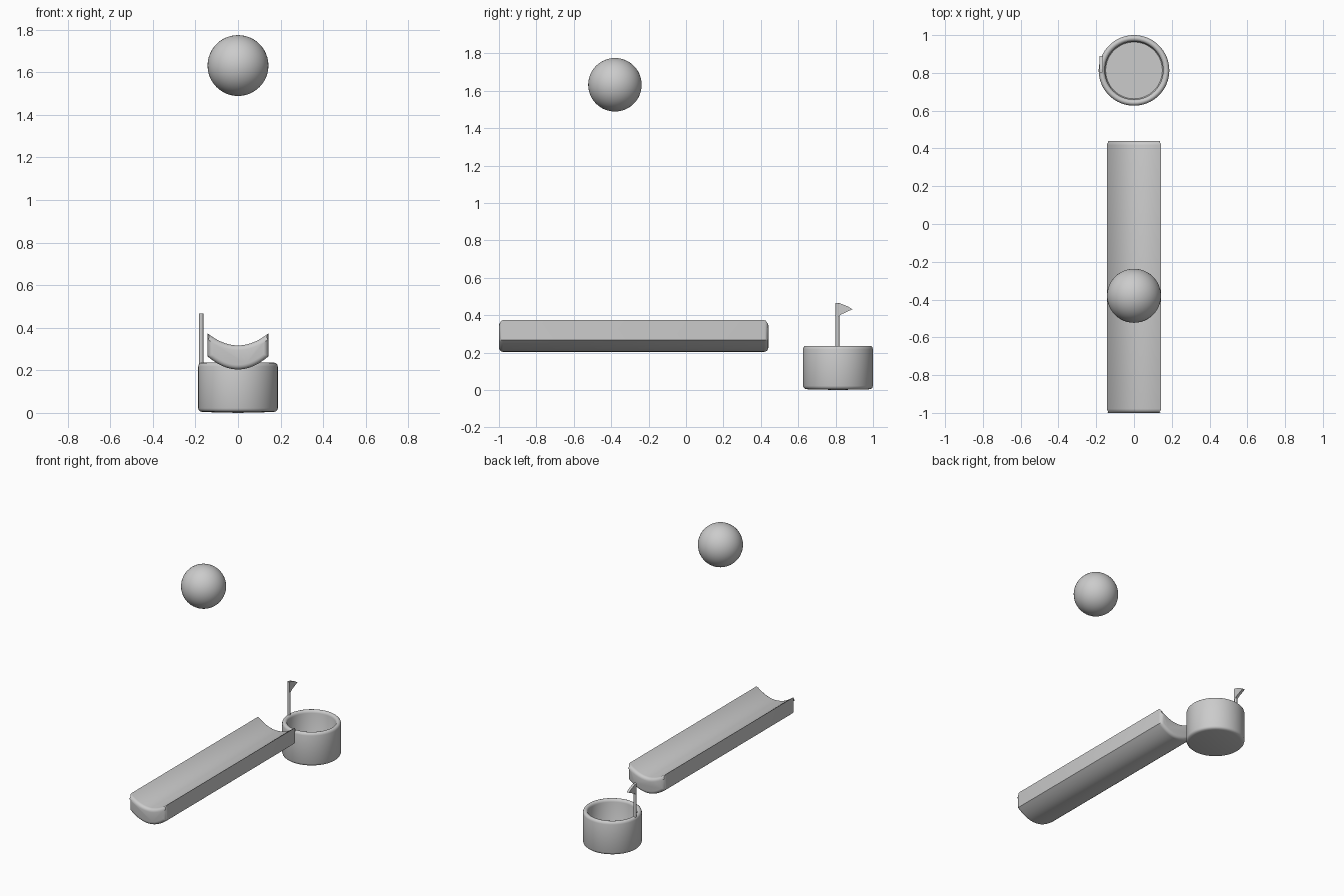
import bpy, bmesh, math

if "Cube" in bpy.data.objects:
    bpy.data.objects.remove(bpy.data.objects["Cube"])


def finish(name, bm, angle=35):
    bmesh.ops.recalc_face_normals(bm, faces=bm.faces[:])
    mesh = bpy.data.meshes.new(name)
    bm.to_mesh(mesh)
    bm.free()
    obj = bpy.data.objects.new(name, mesh)
    bpy.context.collection.objects.link(obj)
    bpy.ops.object.select_all(action='DESELECT')
    obj.select_set(True)
    bpy.context.view_layer.objects.active = obj
    bpy.ops.object.shade_smooth_by_angle(angle=math.radians(angle))
    return obj


def extrude(bm, points, vector):
    # prism from an outline; returns both caps
    cap = bm.faces.new([bm.verts.new(p) for p in points])
    out = bmesh.ops.extrude_face_region(bm, geom=[cap], use_keep_orig=True)
    end = [g for g in out["geom"] if isinstance(g, bmesh.types.BMFace)][0]
    bmesh.ops.translate(bm, vec=vector, verts=end.verts[:])
    return cap, end


def arc(z_mid, rise, half, steps):
    # shallow parabolic dish from -half to +half
    xs = [half * (2 * i / steps - 1) for i in range(steps + 1)]
    return [(x, z_mid + rise * (x / half) ** 2) for x in xs]


# Ball
bpy.ops.mesh.primitive_uv_sphere_add(segments=48, ring_count=24, radius=0.143,
                                     location=(0, -0.38, 1.632))
ball = bpy.context.object
ball.name = "ball"
bpy.ops.object.shade_smooth()

# Curved trough with rounded ends
bm = bmesh.new()
outline = arc(0.317, 0.057, 0.143, 20) + arc(0.204, 0.062, 0.143, 20)[::-1]
caps = extrude(bm, [(x, -1.0, z) for x, z in outline], (0, 1.44, 0))
rim = list({e for f in caps for e in f.edges})
bmesh.ops.recalc_face_normals(bm, faces=bm.faces[:])
bmesh.ops.bevel(bm, geom=rim, offset=0.022, segments=4, profile=0.5, affect='EDGES')
finish("trough", bm)

# Hollow cup, lathed from a rounded wall profile
profile = [(0, 0.03), (0.15, 0.03), (0.154, 0.036), (0.154, 0.218), (0.157, 0.228),
           (0.163, 0.234), (0.171, 0.236), (0.178, 0.234), (0.184, 0.228),
           (0.187, 0.218), (0.187, 0.022), (0.184, 0.013), (0.178, 0.007),
           (0.165, 0.004), (0, 0)]
bm = bmesh.new()
verts = [bm.verts.new((r, 0.813, z)) for r, z in profile]
edges = [bm.edges.new(pair) for pair in zip(verts, verts[1:])]
bmesh.ops.spin(bm, geom=verts + edges, cent=(0, 0.813, 0), axis=(0, 0, 1),
               angle=math.tau, steps=64, use_duplicate=False)
bmesh.ops.remove_doubles(bm, verts=bm.verts[:], dist=0.0001)
finish("cup", bm, 40)

# Flag pole standing on the cup rim
bpy.ops.mesh.primitive_cylinder_add(vertices=16, radius=0.01, depth=0.266,
                                    location=(-0.173, 0.81, 0.333))
pole = bpy.context.object
pole.name = "flag_pole"
bpy.ops.object.shade_smooth_by_angle(angle=math.radians(40))

# Pennant
bm = bmesh.new()
flag = [(0.805, 0.466), (0.83, 0.461), (0.865, 0.447), (0.89, 0.432), (0.865, 0.42),
        (0.83, 0.404), (0.815, 0.392), (0.805, 0.392)]
extrude(bm, [(-0.182, y, z) for y, z in flag], (0.018, 0, 0))
finish("flag", bm, 30)
